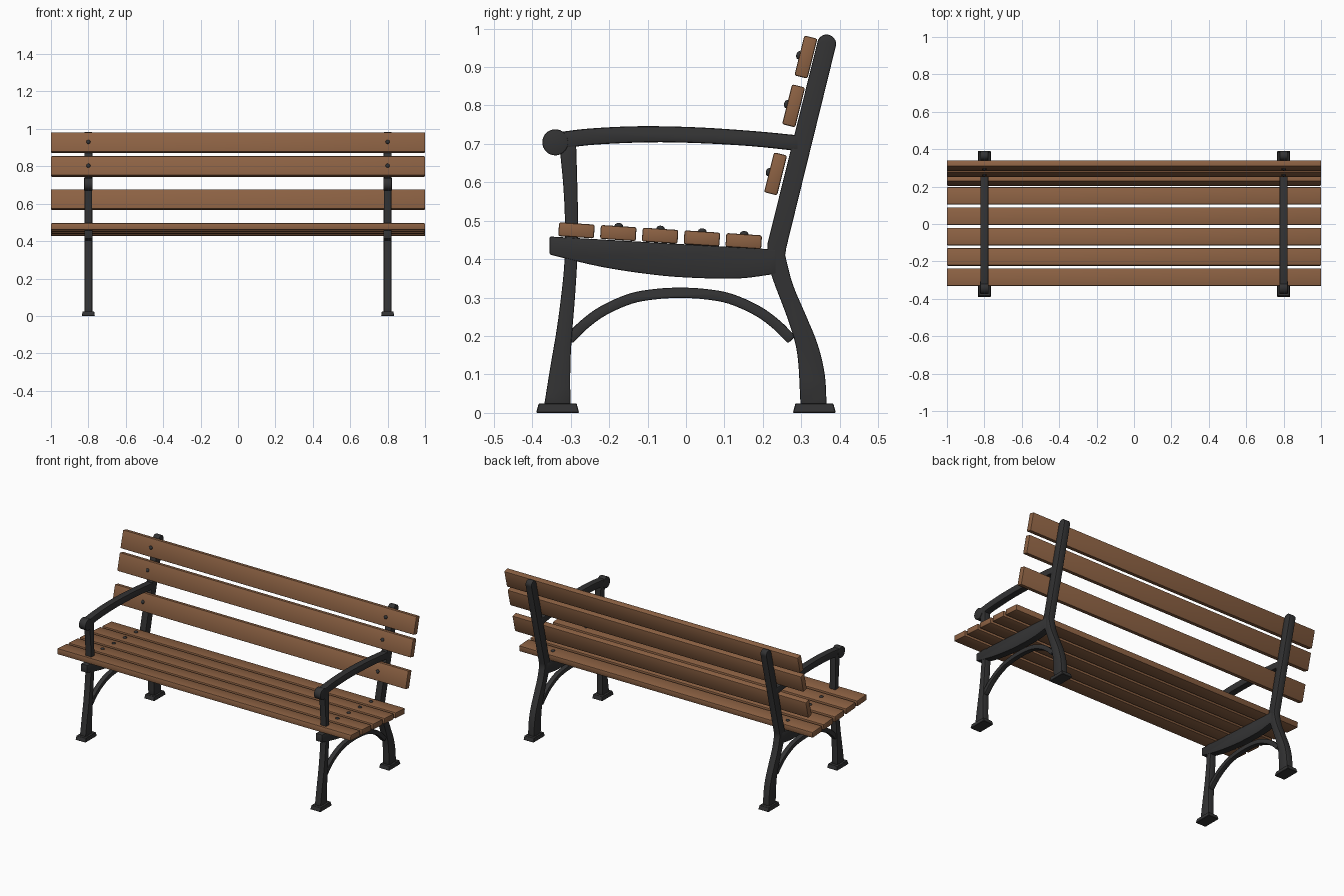
import bpy, bmesh, math
from mathutils import Vector, Matrix

if "Cube" in bpy.data.objects:
    bpy.data.objects.remove(bpy.data.objects["Cube"])


def material(name, rgb):
    m = bpy.data.materials.new(name)
    m.diffuse_color = (*rgb, 1)
    m.use_nodes = True
    m.node_tree.nodes["Principled BSDF"].inputs["Base Color"].default_value = m.diffuse_color
    return m


WOOD = material("brown wood", (0.262, 0.120, 0.056))
IRON = material("dark iron", (0.033, 0.033, 0.034))


def finish(bm, name, mat, bevel=0.0, segments=2):
    """Round the sharp edges, then turn the bmesh into a smooth-shaded object."""
    bmesh.ops.recalc_face_normals(bm, faces=bm.faces[:])
    if bevel:
        sharp = [e for e in bm.edges if e.calc_face_angle(0) > math.radians(40)]
        bmesh.ops.bevel(bm, geom=sharp, offset=bevel, segments=segments,
                        affect='EDGES', profile=0.5, clamp_overlap=True)
    me = bpy.data.meshes.new(name)
    bm.to_mesh(me)
    bm.free()
    me.materials.append(mat)
    me.shade_smooth()
    me.set_sharp_from_angle(angle=math.radians(35))
    ob = bpy.data.objects.new(name, me)
    bpy.context.collection.objects.link(ob)
    return ob


def curve(pts, n=4):
    """Catmull-Rom curve through (y, z) points."""
    p = [Vector(q) for q in pts]
    p = [2 * p[0] - p[1]] + p + [2 * p[-1] - p[-2]]
    out = []
    for a, b, c, d in zip(p, p[1:], p[2:], p[3:]):
        for i in range(n):
            t = i / n
            out.append(0.5 * (2 * b + (c - a) * t + (2 * a - 5 * b + 4 * c - d) * t * t
                              + (3 * b - a - 3 * c + d) * t ** 3))
    return out + [p[-2]]


def plate(name, outline, x, width, bevel=0.004):
    """Extrude a side-view (y, z) outline across x."""
    bm = bmesh.new()
    face = bm.faces.new([bm.verts.new((x - width / 2, q[0], q[1])) for q in outline])
    ext = bmesh.ops.extrude_face_region(bm, geom=[face])['geom']
    bmesh.ops.translate(bm, vec=(width, 0, 0),
                        verts=[v for v in ext if isinstance(v, bmesh.types.BMVert)])
    return finish(bm, name, IRON, bevel)


def slat(name, y, z, depth, height, tilt):
    bm = bmesh.new()
    bmesh.ops.create_cube(bm, size=1, matrix=Matrix.Translation((0, y, z))
                          @ Matrix.Rotation(tilt, 4, 'X')
                          @ Matrix.Diagonal((2.0, depth, height, 1)))
    finish(bm, name, WOOD, 0.005)


def bolt(name, x, y, z, direction):
    """Low dome sitting on a slat face."""
    bm = bmesh.new()
    rot = Vector(direction).to_track_quat('Z', 'Y').to_matrix().to_4x4()
    bmesh.ops.create_uvsphere(bm, u_segments=16, v_segments=10, radius=0.011,
                              matrix=Matrix.Translation((x, y, z)) @ rot
                              @ Matrix.Diagonal((1, 1, 0.7, 1)))
    finish(bm, name, IRON)


def foot(name, x, y):
    bm = bmesh.new()
    bmesh.ops.create_cube(bm, size=1, matrix=Matrix.Translation((x, y, 0.0125))
                          @ Matrix.Diagonal((0.07, 0.112, 0.025, 1)))
    for v in bm.verts:
        if v.co.z > 0.01:
            v.co.x = x + (v.co.x - x) * 0.88
            v.co.y = y + (v.co.y - y) * 0.88
    finish(bm, name, IRON, 0.002, 1)


# Side-view outlines of the cast frame
front_leg = (curve([(-.369, .02), (-.353, .12), (-.336, .22), (-.323, .32), (-.316, .40),
                    (-.315, .50), (-.320, .60), (-.330, .70)])
             + curve([(-.286, .70), (-.283, .60), (-.281, .50), (-.283, .40),
                      (-.289, .30), (-.297, .20), (-.301, .12), (-.301, .02)]))
top_round = [(.366 + .0245 * math.cos(a), .960 + .0245 * math.sin(a))
             for a in (math.radians(-14 + 180 * i / 14) for i in range(15))]
back_leg = (curve([(.366, .02), (.361, .10), (.343, .177), (.311, .256),
                   (.278, .334), (.258, .41)])
            + [(.261, .43)] + top_round + [(.212, .44)]
            + curve([(.212, .40), (.225, .35), (.268, .235), (.290, .15), (.298, .02)]))
seat_rail = ([(-.355, .459), (.235, .425)]
             + curve([(.235, .362), (.14, .350), (.03, .351), (-.08, .359),
                      (-.22, .380), (-.355, .412)]))
arm_rest = (curve([(-.335, .730), (-.25, .740), (-.12, .746), (.03, .743),
                   (.18, .733), (.295, .722)])
            + curve([(.295, .681), (.17, .694), (.03, .702), (-.10, .704),
                     (-.25, .697), (-.335, .684)]))
half = [(.290, .190), (.250, .230), (.200, .266), (.130, .297), (.065, .309)]
mid = curve([(-.015 - a, b) for a, b in half] + [(-.015, .3125)]
            + [(-.015 + a, b) for a, b in reversed(half)])
norm = []
for i in range(len(mid)):
    t = (mid[min(i + 1, len(mid) - 1)] - mid[max(i - 1, 0)]).normalized()
    norm.append(Vector((-t.y, t.x)) * .0135)
arch = [p + n for p, n in zip(mid, norm)] + [p - n for p, n in zip(mid, norm)][::-1]

# Slat centres
LEAN = math.atan(0.25)
SLOPE = math.radians(3.7)
seat_slats = [(-.285 + .1088 * i, .475 - .007 * i) for i in range(5)]
back_slats = [(.233, .622), (.280, .799), (.312, .926)]

# End frames, left and right
for side, x in (("left", -.8), ("right", .8)):
    plate(f"{side}_front_leg", front_leg, x, .040)
    plate(f"{side}_back_leg_and_post", back_leg, x, .042)
    plate(f"{side}_seat_rail", seat_rail, x, .044)
    plate(f"{side}_arm_rest", arm_rest, x, .043, .006)
    plate(f"{side}_leg_arch", arch, x, .030)
    knob = [(-.340 + .034 * math.cos(math.tau * i / 32), .704 + .034 * math.sin(math.tau * i / 32))
            for i in range(32)]
    plate(f"{side}_arm_knob", knob, x, .046)
    foot(f"{side}_front_foot", x, -.334)
    foot(f"{side}_back_foot", x, .334)
    # Bolts through the slats
    up = Vector((0, math.sin(SLOPE), math.cos(SLOPE)))
    for i, (y, z) in enumerate(seat_slats[1:]):
        bolt(f"{side}_seat_bolt_{i + 1}", x, *(Vector((0, y, z)) + up * .0185).yz, up)
    out = Vector((0, -math.cos(LEAN), math.sin(LEAN)))
    for i, (y, z) in enumerate(back_slats):
        bolt(f"{side}_back_bolt_{i + 1}", x, *(Vector((0, y, z)) + out * .018).yz, out)

# Wooden slats
for i, (y, z) in enumerate(seat_slats):
    slat(f"seat_slat_{i + 1}", y, z, .093, .036, -SLOPE)
for i, (y, z) in enumerate(back_slats):
    slat(f"back_slat_{i + 1}", y, z, .035, .107, -LEAN)
